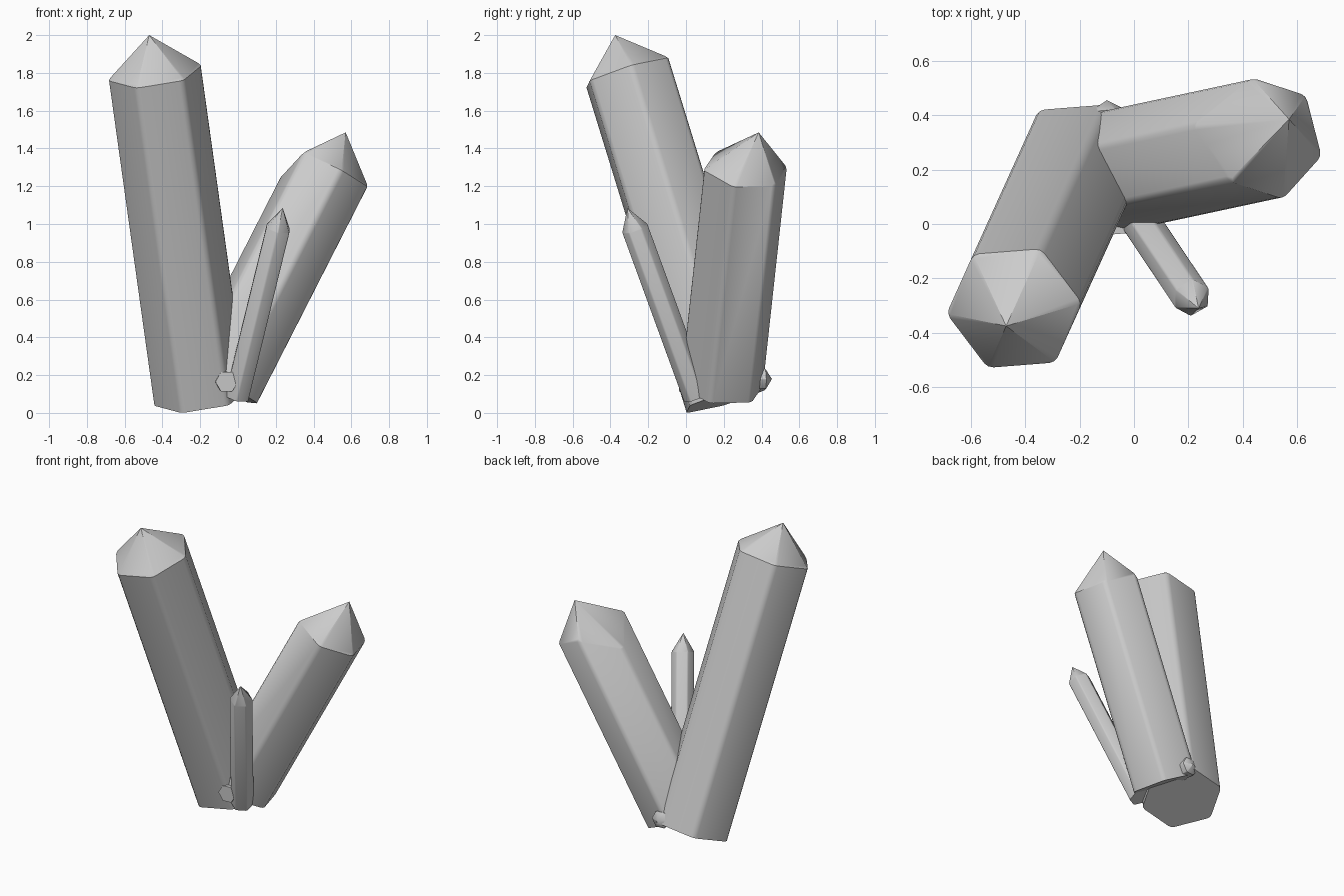
import bpy, bmesh, math
from mathutils import Vector, Quaternion

if "Cube" in bpy.data.objects:
    bpy.data.objects.remove(bpy.data.objects["Cube"])


def crystal(name, base, ring, apex, radius, ref, bevel, drop=None):
    """Hexagonal prism from base to ring centre with a pointed tip.
    ref aims the first corner; drop=(corner, distance) lowers one tip corner."""
    base, ring, apex = Vector(base), Vector(ring), Vector(apex)
    axis = (ring - base).normalized()
    ref = Vector(ref)
    spoke = (ref - axis * ref.dot(axis)).normalized() * radius
    spokes = [Quaternion(axis, math.radians(60 * i)) @ spoke for i in range(6)]

    bm = bmesh.new()
    low = [bm.verts.new(base + s) for s in spokes]
    high = [bm.verts.new(ring + s) for s in spokes]
    if drop:
        high[drop[0]].co -= axis * drop[1]
    tip = bm.verts.new(apex)
    bm.faces.new(low[::-1])
    for i in range(6):
        j = (i + 1) % 6
        bm.faces.new((low[i], low[j], high[j], high[i]))
        bm.faces.new((high[i], high[j], tip))

    # soften only the long prism edges
    long_edges = [bm.edges.get((low[i], high[i])) for i in range(6)]
    bmesh.ops.bevel(bm, geom=long_edges, offset=bevel, segments=2,
                    profile=0.5, affect='EDGES', clamp_overlap=True)
    bmesh.ops.recalc_face_normals(bm, faces=bm.faces[:])

    mesh = bpy.data.meshes.new(name)
    bm.to_mesh(mesh)
    bm.free()
    obj = bpy.data.objects.new(name, mesh)
    bpy.context.collection.objects.link(obj)
    bpy.ops.object.select_all(action='DESELECT')
    obj.select_set(True)
    bpy.context.view_layer.objects.active = obj
    bpy.ops.object.shade_smooth_by_angle(angle=math.radians(33))
    return obj


# tall crystal leaning to the front left
crystal("large_crystal", (-0.20, 0.22, 0.08), (-0.44, -0.31, 1.80),
        (-0.47, -0.375, 2.0), 0.253, (-0.25, -0.02, -0.04), 0.022)

# medium crystal leaning right, with one tip corner worn lower
crystal("medium_crystal", (-0.094, 0.19, 0.145), (0.49, 0.315, 1.29),
        (0.57, 0.385, 1.485), 0.23, (0.05, -0.225, -0.02), 0.02, (4, 0.17))

# slim crystal leaning to the front right
crystal("small_crystal", (-0.006, 0.055, 0.085), (0.212, -0.27, 0.975),
        (0.237, -0.31, 1.085), 0.072, (0.063, 0.035, 0.0), 0.007)

# tiny crystal lying through the foot of the cluster
crystal("tiny_crystal", (-0.06, -0.035, 0.165), (-0.10, 0.42, 0.18),
        (-0.10, 0.455, 0.18), 0.06, (-1, 0, 0), 0.005)
